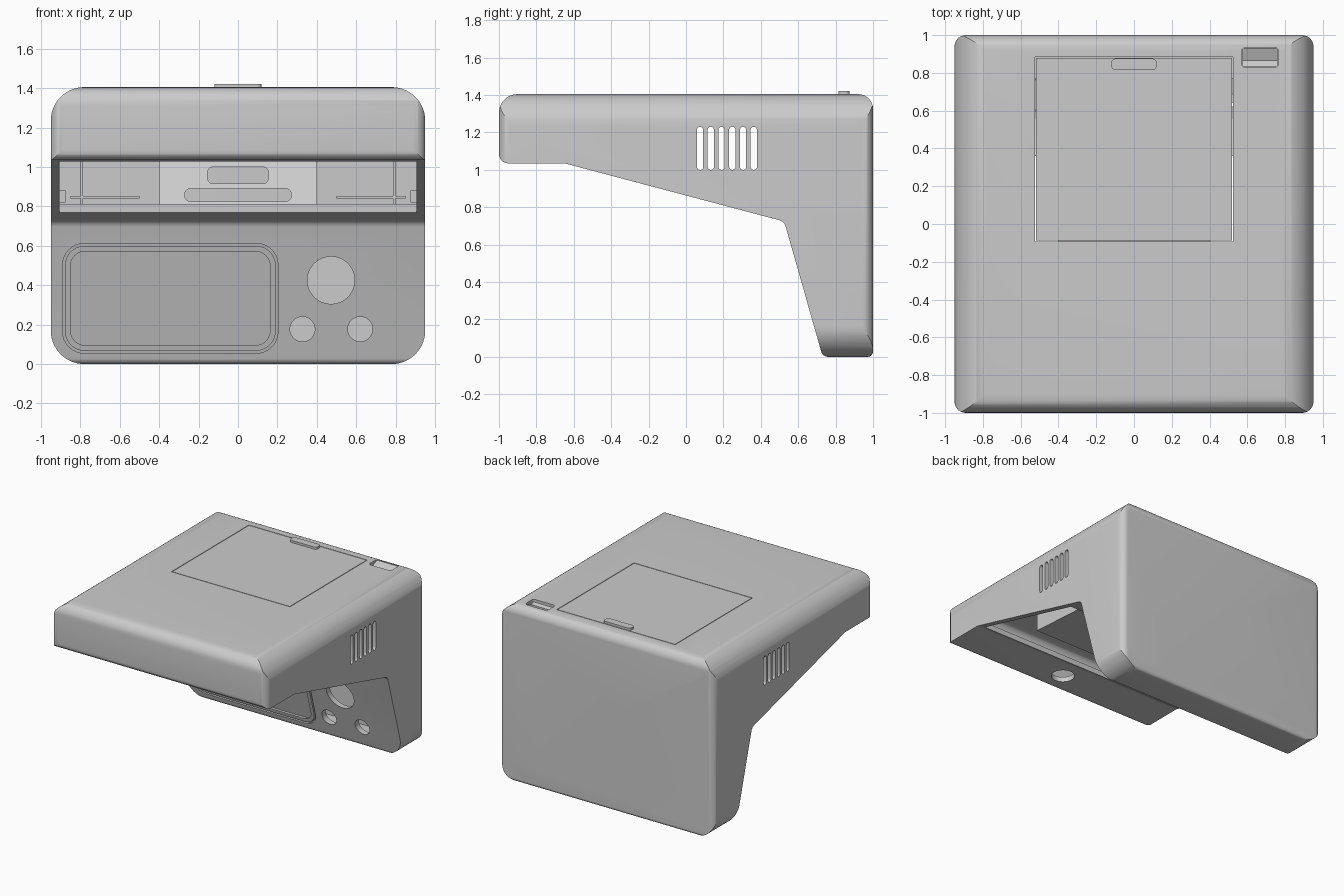
import bpy, bmesh
from math import pi, sin, cos, tan
from mathutils import Vector

if "Cube" in bpy.data.objects:
    bpy.data.objects.remove(bpy.data.objects["Cube"])


def rounded(corners, seg=8):
    """Fillet a polygon given as (a, b, radius) corners."""
    out, n = [], len(corners)
    for i, (a, b, r) in enumerate(corners):
        p = Vector((a, b))
        if r <= 0:
            out.append(p)
            continue
        u = (Vector(corners[i - 1][:2]) - p).normalized()
        v = (Vector(corners[(i + 1) % n][:2]) - p).normalized()
        half = u.angle(v) / 2
        d = r / tan(half)
        c = p + (u + v).normalized() * (r / sin(half))
        s, e = p + u * d - c, p + v * d - c
        total = pi - 2 * half
        for k in range(seg + 1):
            t = k / seg
            w = (s * sin((1 - t) * total) + e * sin(t * total)) / sin(total)
            out.append(c + w)
    return out


def rect(a0, a1, b0, b1, r=0, seg=8):
    return rounded([(a0, b0, r), (a1, b0, r), (a1, b1, r), (a0, b1, r)], seg)


def circle(a, b, r, n=48):
    return [Vector((a + r * cos(2 * pi * k / n), b + r * sin(2 * pi * k / n))) for k in range(n)]


def prism(name, pts, axis, lo, hi):
    """Extrude a 2D outline along an axis."""
    put = {'x': lambda p, t: (t, p[0], p[1]),
           'y': lambda p, t: (p[0], t, p[1]),
           'z': lambda p, t: (p[0], p[1], t)}[axis]
    bm = bmesh.new()
    low = [bm.verts.new(put(p, lo)) for p in pts]
    top = [bm.verts.new(put(p, hi)) for p in pts]
    bm.faces.new(low)
    bm.faces.new(top)
    for i in range(len(pts)):
        j = (i + 1) % len(pts)
        bm.faces.new((low[i], low[j], top[j], top[i]))
    bmesh.ops.recalc_face_normals(bm, faces=bm.faces)
    me = bpy.data.meshes.new(name)
    bm.to_mesh(me)
    bm.free()
    ob = bpy.data.objects.new(name, me)
    bpy.context.collection.objects.link(ob)
    return ob


def boolean(ob, cutter, op='DIFFERENCE'):
    m = ob.modifiers.new('cut', 'BOOLEAN')
    m.operation, m.solver, m.object = op, 'EXACT', cutter
    bpy.context.view_layer.objects.active = ob
    bpy.ops.object.modifier_apply(modifier=m.name)
    bpy.data.objects.remove(cutter)


def lean(ob):
    """Shear a part so it follows the sloped control panel."""
    for v in ob.data.vertices:
        v.co.y += 0.734 - 0.286 * v.co.z


# outer housing: side profile, front outline and plan outline intersected
side = rounded([(-1, 1.405, .10), (-1, 1.035, .05), (-.65, 1.035, .05), (.525, .724, .05),
                (.731, 0, .04), (1, 0, .03), (1, 1.405, .08)])
housing = prism('housing', side, 'x', -1.1, 1.1)
boolean(housing, prism('front_cut', rect(-.95, .95, 0, 1.405, .17, 14), 'y', -1.2, 1.2), 'INTERSECT')
boolean(housing, prism('plan_cut', rect(-.95, .95, -1, 1, .06), 'z', -.2, 1.6), 'INTERSECT')

# hollow interior
inner = rounded([(-.96, 1.365, .06), (-.96, 1.075, 0), (-.64, 1.075, 0), (.555, .76, .02),
                 (.77, .04, 0), (.96, .04, 0), (.96, 1.365, .05)])
cavity = prism('cavity', inner, 'x', -1, 1)
boolean(cavity, prism('cavity_cut', rect(-.91, .91, .04, 1.365, .13, 14), 'y', -1.2, 1.2), 'INTERSECT')
boolean(housing, cavity)

# open underside
boolean(housing, prism('opening', rect(-.62, .36, .6, 1.15), 'x', -.905, .905))

# side vents
for i in range(6):
    y = .075 + i * .0575
    boolean(housing, prism('vent', rect(y - .017, y + .017, 1.0, 1.23, .0165, 5), 'x', -1.1, 1.1))

# control holes and screen window
for x, z, r in ((.472, .425, .12), (.327, .177, .063), (.62, .177, .063)):
    boolean(housing, prism('knob_hole', circle(x, z, r), 'y', .4, .88))
boolean(housing, prism('screen_hole', rect(-.89, .203, .055, .612, .11), 'y', .4, .88))

# lamp hole under the front lip, lid and switch cut-outs in the top
boolean(housing, prism('lamp_hole', circle(0, -.81, .085), 'z', .9, 1.15))
boolean(housing, prism('lid_hole', rect(-.523, .523, -.093, .883), 'z', 1.3, 1.5))
boolean(housing, prism('switch_hole', rect(.57, .765, .83, .935, .02), 'z', 1.3, 1.5))

# screen frame and glass
frame = prism('screen_frame', rect(-.878, .191, .067, .6, .10), 'y', -.002, .045)
boolean(frame, prism('frame_cut', rect(-.85, .163, .095, .572, .075), 'y', -.1, .1))
glass = prism('screen_glass', rect(-.892, .205, .053, .614, .11), 'y', .02, .045)
lean(frame)
lean(glass)

# top lid with finger tab
lid = prism('top_lid', rect(-.518, .518, -.088, .878), 'z', 1.365, 1.405)
tab = prism('lid_tab', rect(-.12, .12, .815, .875, .022), 'z', 1.39, 1.422)

# rocker switch
rocker = prism('rocker_switch', [(.834, 1.33), (.931, 1.33), (.931, 1.40), (.865, 1.375), (.834, 1.385)],
               'x', .575, .76)

# sloped inner carrier with two slots
carrier = prism('inner_carrier', [(.42, .80), (.46, .80), (.77, 1.365), (.73, 1.365)], 'x', -.4, .4)
boolean(carrier, prism('slot', rect(-.155, .155, .915, 1.0, .03), 'y', .2, .9))
boolean(carrier, prism('slot', rect(-.27, .27, .825, .89, .03), 'y', .2, .9))

# ceiling plate inside the overhang
ceiling = prism('ceiling_plate', [(-.63, 1.19), (.02, 1.15), (.02, 1.365), (-.63, 1.365)], 'x', -.4, .4)

# stiffening ribs on the inner back wall and small side pegs
ribs = []
for s in (-1, 1):
    x0, x1 = sorted((s * .787, s * .80))
    ribs.append(prism('back_rib', rect(x0, x1, .06, 1.3), 'y', .94, .965))
    x0, x1 = sorted((s * .5, s * .85))
    ribs.append(prism('cross_rib', rect(x0, x1, .84, .853), 'y', .94, .965))
    x0, x1 = sorted((s * .875, s * .915))
    ribs.append(prism('side_peg', rect(x0, x1, .82, .88), 'y', .45, .52))

# smooth shading with crisp edges
for ob in [housing, frame, glass, lid, tab, rocker, carrier, ceiling] + ribs:
    bpy.ops.object.select_all(action='DESELECT')
    ob.select_set(True)
    bpy.context.view_layer.objects.active = ob
    bpy.ops.object.shade_smooth_by_angle(angle=pi / 6)
